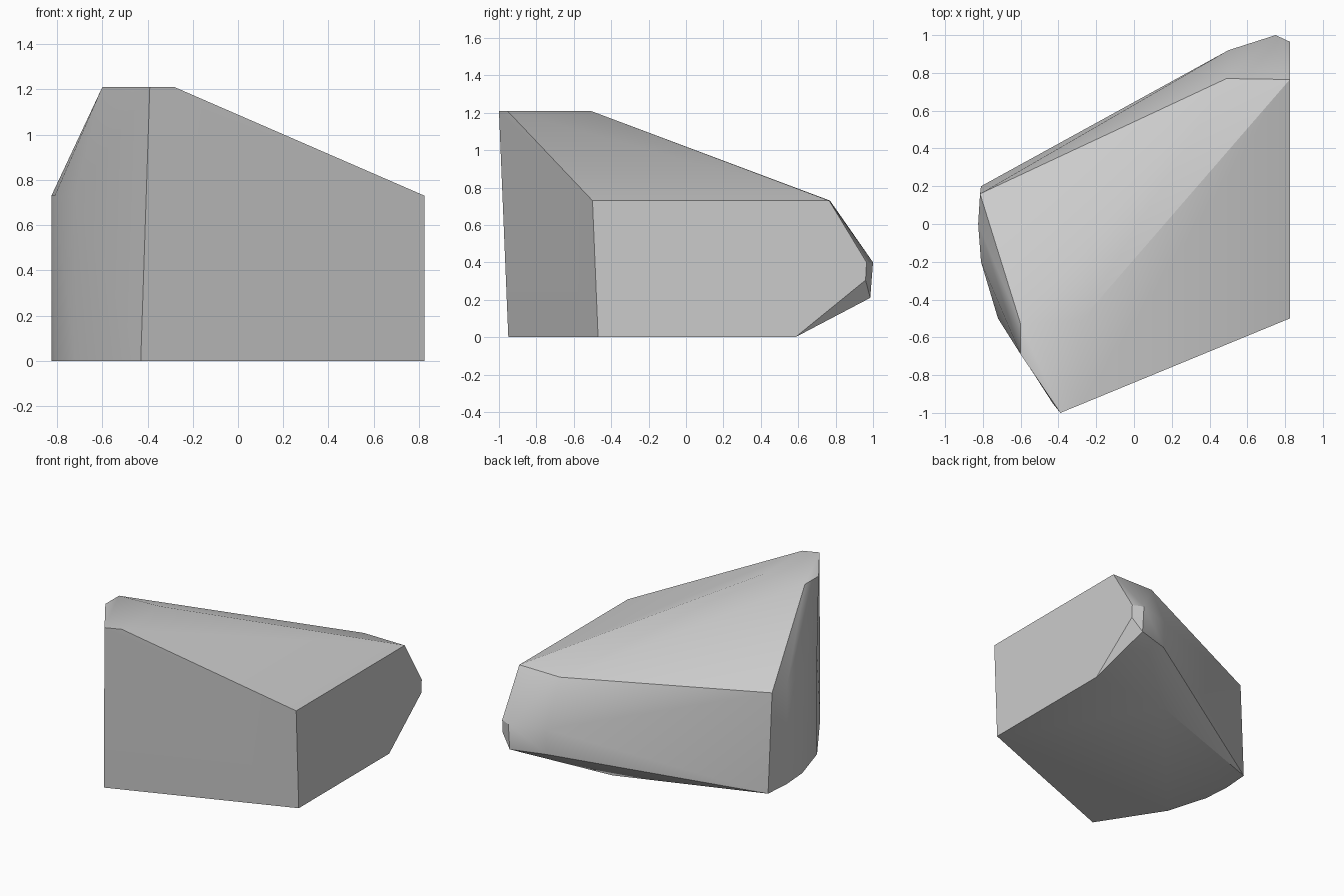
import bpy
import bmesh
import math


def remove_default_cube():
    cube = bpy.data.objects.get("Cube")
    if cube:
        bpy.data.objects.remove(cube, do_unlink=True)


def make_material(name, color):
    material = bpy.data.materials.new(name)
    material.use_nodes = True
    material.diffuse_color = color
    shader = material.node_tree.nodes["Principled BSDF"]
    shader.inputs["Base Color"].default_value = color
    return material


def at_height(outline, height):
    """Lift a flat outline to one height."""
    return [(x, y, height) for x, y in outline]


def hull_object(name, points, material):
    """Wrap the corner points in a convex skin with merged flat facets."""
    bm = bmesh.new()
    for point in points:
        bm.verts.new(point)
    bmesh.ops.convex_hull(bm, input=bm.verts[:], use_existing_faces=False)
    loose = [vert for vert in bm.verts if not vert.link_faces]
    bmesh.ops.delete(bm, geom=loose, context="VERTS")
    bmesh.ops.dissolve_limit(
        bm,
        angle_limit=math.radians(1.5),
        verts=bm.verts[:],
        edges=bm.edges[:],
    )
    bmesh.ops.recalc_face_normals(bm, faces=bm.faces[:])

    mesh = bpy.data.meshes.new(name)
    bm.to_mesh(mesh)
    bm.free()
    mesh.materials.append(material)
    rock = bpy.data.objects.new(name, mesh)
    bpy.context.collection.objects.link(rock)
    return rock


def smooth_soft_edges(target, degrees):
    """Smooth the worn bends and keep the broken edges sharp."""
    bpy.ops.object.select_all(action="DESELECT")
    target.select_set(True)
    bpy.context.view_layer.objects.active = target
    bpy.ops.object.shade_smooth_by_angle(angle=math.radians(degrees))


remove_default_cube()
stone_grey = make_material("stone grey", (0.6, 0.6, 0.6, 1))

# Shared levels of the boulder
ground, shoulder, crown = 0, 0.73, 1.21
rim_low, rim_high = 0.21, 0.4
cut_side = 0.825

# Rounded wall on the right, the same at ground and shoulder
worn_wall = [(-0.825, 0), (-0.81, -0.2), (-0.72, -0.5)]

# Flat underside
base = [(-0.43, -0.95), (cut_side, -0.47), (cut_side, 0.585),
        (0.21, 0.56), (-0.81, 0.2)]

# Corners where the sloping top meets the walls
shoulder_corners = [(cut_side, -0.5), (cut_side, 0.765),
                    (0.49, 0.77), (-0.815, 0.16)]

# Small flat crown
crown_corners = [(-0.39, -1), (-0.28, -0.955), (-0.28, -0.51),
                 (-0.6, -0.53), (-0.6, -0.69)]

# Blunt nose at the back
nose_low = [(0.75, 0.985), (0.5, 0.91)]
nose_high = [(0.75, 1), (0.5, 0.92), (cut_side, 0.965)]
nose_tip = [(cut_side, 0.96)]

corners = (
    at_height(base + worn_wall, ground)
    + at_height(shoulder_corners + worn_wall, shoulder)
    + at_height(crown_corners, crown)
    + at_height(nose_low, rim_low)
    + at_height(nose_high, rim_high)
    + at_height(nose_tip, (rim_low + rim_high) / 2)
)

boulder = hull_object("boulder", corners, stone_grey)
smooth_soft_edges(boulder, 30)
